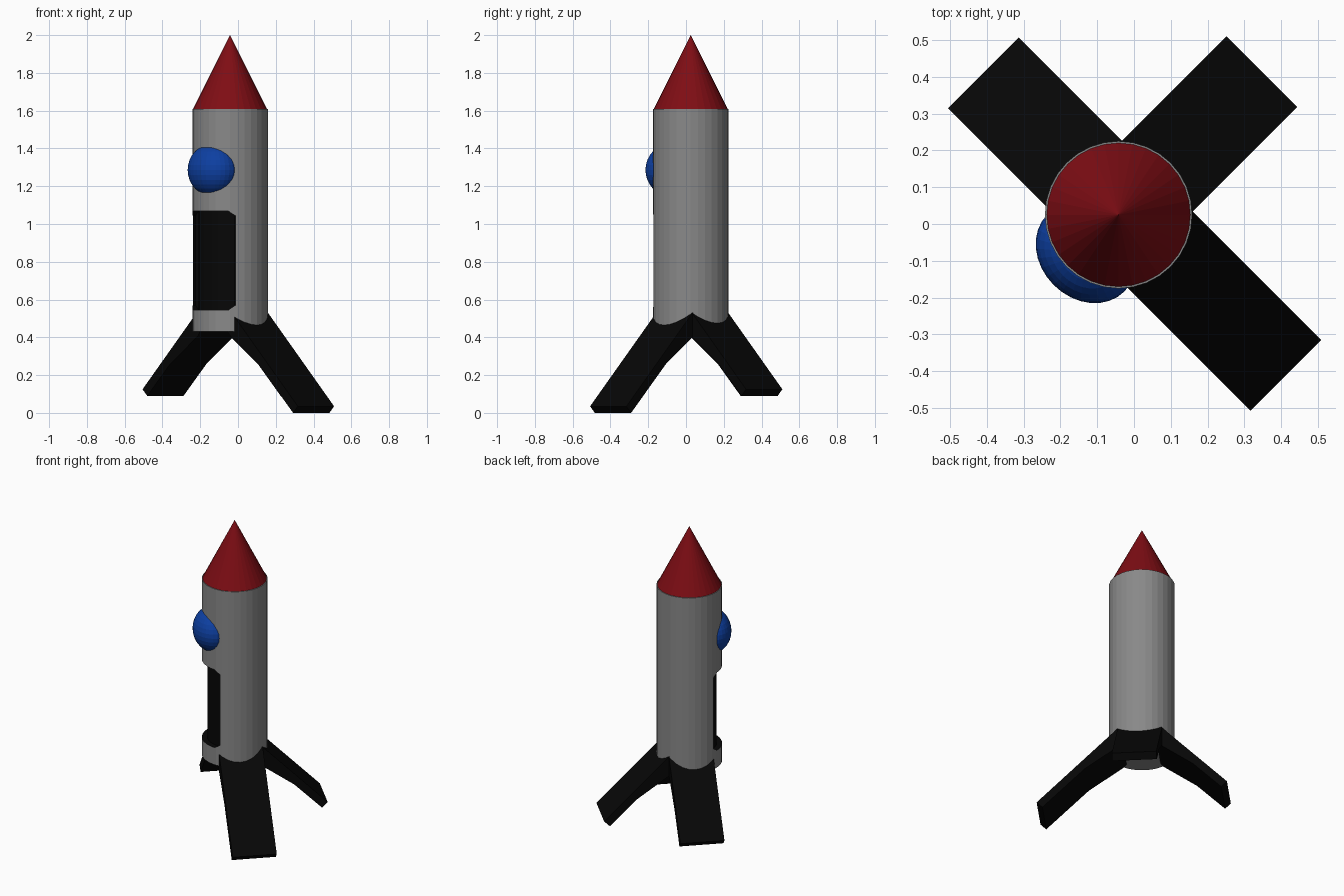
import bpy, bmesh, math
from mathutils import Matrix, Vector

if "Cube" in bpy.data.objects:
    bpy.data.objects.remove(bpy.data.objects["Cube"])

CX, CY = -0.042, 0.025          # hull axis
DOOR = math.radians(-135)       # heading of hatch and window


def material(name, rgb):
    m = bpy.data.materials.new(name)
    m.diffuse_color = (*rgb, 1)
    m.use_nodes = True
    m.node_tree.nodes["Principled BSDF"].inputs["Base Color"].default_value = m.diffuse_color
    return m


GREY = material("grey", (0.25, 0.25, 0.25))
BLACK = material("black", (0.002, 0.002, 0.002))
RED = material("red", (0.21, 0.004, 0.007))
BLUE = material("blue", (0.004, 0.05, 0.36))


def make_object(name, bm, *mats):
    bmesh.ops.recalc_face_normals(bm, faces=bm.faces)
    me = bpy.data.meshes.new(name)
    bm.to_mesh(me)
    bm.free()
    for m in mats:
        me.materials.append(m)
    ob = bpy.data.objects.new(name, me)
    bpy.context.collection.objects.link(ob)
    return ob


def cone(name, r1, r2, z1, z2, *mats):
    bm = bmesh.new()
    bmesh.ops.create_cone(bm, cap_ends=True, segments=32, radius1=r1, radius2=r2,
                          depth=z2 - z1,
                          matrix=Matrix.Translation((CX, CY, (z1 + z2) / 2)))
    return make_object(name, bm, *mats)


def prism(name, profile, half, heading, shift, *mats):
    """Radial (r, z) profile extruded sideways by +-half, turned to a heading."""
    bm = bmesh.new()
    face = bm.faces.new([bm.verts.new((r, -half, z)) for r, z in profile])
    new = bmesh.ops.extrude_face_region(bm, geom=[face])["geom"]
    bmesh.ops.translate(bm, vec=(0, 2 * half, 0),
                        verts=[v for v in new if isinstance(v, bmesh.types.BMVert)])
    bm.transform(Matrix.Translation((CX + shift, CY + shift, 0))
                 @ Matrix.Rotation(heading, 4, 'Z'))
    return make_object(name, bm, *mats)


# Hull and nose
hull = cone("hull", 0.2, 0.2, 0.43, 1.61, GREY, BLACK)
cone("nose_cone", 0.195, 0, 1.61, 2.0, RED)

# Hatch recess: box cutter with chamfered corners, leaving black walls
cutter = prism("hatch_cutter", [(0.1, 0.545), (0.3, 0.545), (0.3, 1.068), (0.1, 1.068)],
               0.159, DOOR, 0, GREY, BLACK)
bm = bmesh.new()
bm.from_mesh(cutter.data)
out = Vector((math.cos(DOOR), math.sin(DOOR), 0))
edges = [e for e in bm.edges
         if abs((e.verts[0].co - e.verts[1].co).normalized().dot(out)) > 0.99]
bmesh.ops.bevel(bm, geom=edges, offset=0.024, segments=1, profile=0.5, affect='EDGES')
for f in bm.faces:
    f.material_index = 1
bm.to_mesh(cutter.data)
bm.free()
cutter.hide_render = True
cut = hull.modifiers.new("hatch", 'BOOLEAN')
cut.operation, cut.solver, cut.object = 'DIFFERENCE', 'EXACT', cutter
bpy.context.view_layer.objects.active = hull
bpy.ops.object.modifier_apply(modifier="hatch")
bpy.data.objects.remove(cutter)

# Curved hatch panel set back behind the opening
cone("hatch_panel", 0.167, 0.167, 0.52, 1.09, BLACK)

# Bulging window
bm = bmesh.new()
bmesh.ops.create_uvsphere(bm, u_segments=32, v_segments=16, radius=1)
bm.transform(Matrix.Translation((-0.131, -0.079, 1.286))
             @ Matrix.Rotation(DOOR, 4, 'Z')
             @ Matrix.Diagonal((0.123, 0.148, 0.14, 1)))
make_object("window", bm, BLUE)

# Three splayed legs, the front right one longer
for name, deg, tip, top, shift in (("front_right_leg", -45, 0.630, 0.035, 0.009),
                                   ("back_right_leg", 45, 0.550, 0.125, 0),
                                   ("back_left_leg", 135, 0.532, 0.125, 0.009)):
    d = tip + top - 0.673
    prism(name, [(0.1, 0.435), (0.1, 0.533), (0.14 + d, 0.533), (tip, top),
                 (tip - 0.035, top - 0.035), (0.342 + d, 0.259), (0.133 + d, 0.407)],
          0.136, math.radians(deg), shift, BLACK)
